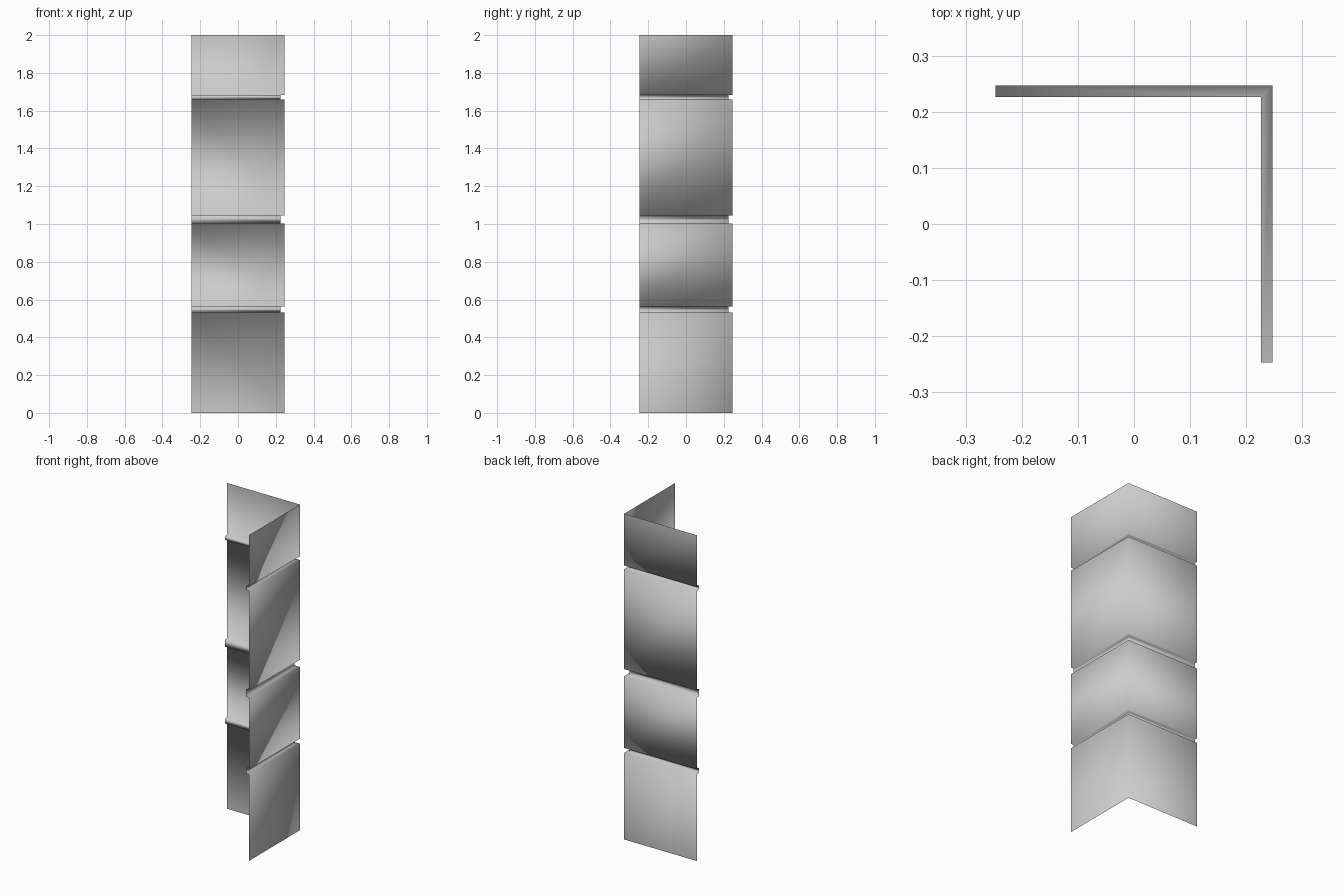
import bpy, bmesh

if "Cube" in bpy.data.objects:
    bpy.data.objects.remove(bpy.data.objects["Cube"])

HALF = 0.247      # half width of the corner sheet
DEPTH = 0.021     # how far each groove steps inwards
HEIGHT = 2.0
GROOVES = [(0.532, 0.562), (1.003, 1.046), (1.659, 1.682)]

# vertical profile: (inward offset, height)
profile = [(0, 0)]
for low, high in GROOVES:
    profile += [(0, low), (DEPTH, low), (DEPTH, high), (0, high)]
profile.append((0, HEIGHT))

# sweep the profile around the L-shaped plan as an open, thin sheet
bm = bmesh.new()
rows = []
for inset, z in profile:
    c = HALF - inset
    rows.append([bm.verts.new(p) for p in ((-HALF, c, z), (c, c, z), (c, -HALF, z))])
for a, b in zip(rows, rows[1:]):
    for i in range(2):
        bm.faces.new((a[i + 1], a[i], b[i], b[i + 1]))
for f in bm.faces:
    f.smooth = True

mesh = bpy.data.meshes.new("corner_panel")
bm.to_mesh(mesh)
bm.free()
panel = bpy.data.objects.new("corner_panel", mesh)
bpy.context.collection.objects.link(panel)
